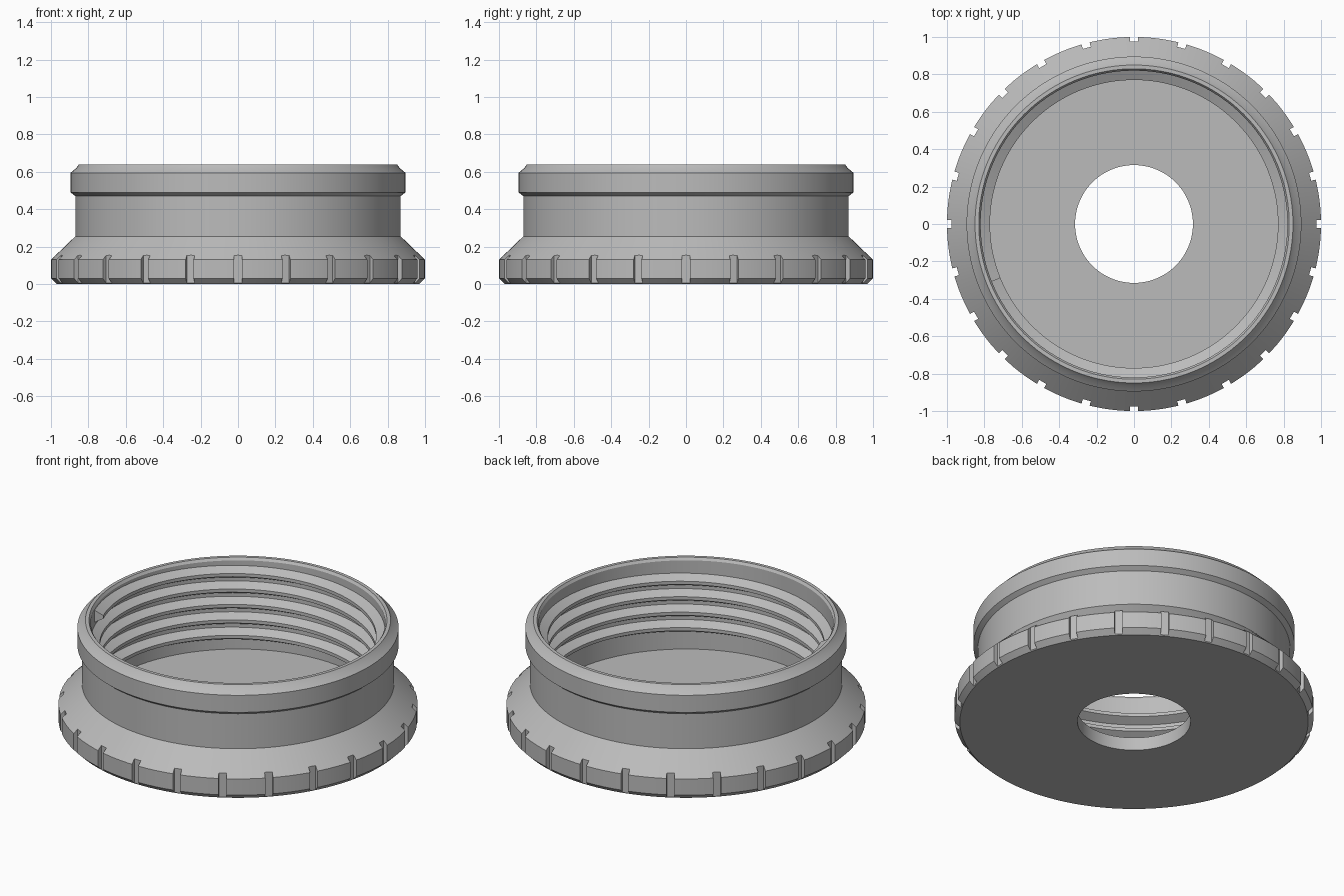
import bpy, bmesh
from math import cos, sin, pi, radians
from mathutils import Matrix

if "Cube" in bpy.data.objects:
    bpy.data.objects.remove(bpy.data.objects["Cube"])

grey = bpy.data.materials.new("plain_grey")
grey.use_nodes = True
grey.diffuse_color = (0.5, 0.5, 0.5, 1)
grey.node_tree.nodes["Principled BSDF"].inputs["Base Color"].default_value = (0.5, 0.5, 0.5, 1)


def make_object(name, bm):
    bmesh.ops.recalc_face_normals(bm, faces=bm.faces)
    mesh = bpy.data.meshes.new(name)
    bm.to_mesh(mesh)
    bm.free()
    mesh.materials.append(grey)
    obj = bpy.data.objects.new(name, mesh)
    bpy.context.collection.objects.link(obj)
    return obj


def sweep(name, profile, start, turns, per_turn, base=0.0, pitch=0.0):
    """Sweep a closed (radius, height) profile around z, rising by pitch each turn."""
    bm = bmesh.new()
    closed = pitch == 0
    steps = round(turns * per_turn)
    rings = []
    for i in range(steps if closed else steps + 1):
        a = start + 2 * pi * i / per_turn
        lift = base + pitch * i / per_turn
        rings.append([bm.verts.new((r * cos(a), r * sin(a), z + lift)) for r, z in profile])
    n = len(profile)
    for i in range(steps):
        p, q = rings[i], rings[(i + 1) % len(rings)]
        for j in range(n):
            k = (j + 1) % n
            bm.faces.new((p[j], q[j], q[k], p[k]))
    if not closed:
        bm.faces.new(rings[0])
        bm.faces.new(rings[-1])
    return make_object(name, bm)


def smooth(obj):
    bpy.ops.object.select_all(action='DESELECT')
    obj.select_set(True)
    bpy.context.view_layer.objects.active = obj
    bpy.ops.object.shade_smooth_by_angle(angle=radians(20))


# Ring body: floor with hole, flared grip, neck and collar
body_profile = [
    (0.315, 0), (0.97, 0), (1.0, 0.03), (1.0, 0.13), (0.87, 0.255),
    (0.87, 0.47), (0.895, 0.49), (0.895, 0.595), (0.865, 0.62), (0.85, 0.64),
    (0.83, 0.64), (0.82, 0.625), (0.82, 0.08), (0.315, 0.08),
]
body = sweep("ring_body", body_profile, 0, 1, 144)

# Grip notches cut around the rim
bm = bmesh.new()
for i in range(24):
    place = (Matrix.Rotation(i * pi / 12, 4, 'Z') @ Matrix.Translation((1.025, 0, 0.1))
             @ Matrix.Diagonal((0.1, 0.044, 0.4, 1)))
    bmesh.ops.create_cube(bm, size=1, matrix=place)
cutter = make_object("notch_cutter", bm)
cutter.hide_render = True
cut = body.modifiers.new("notches", 'BOOLEAN')
cut.operation = 'DIFFERENCE'
cut.solver = 'EXACT'
cut.object = cutter
bpy.context.view_layer.objects.active = body
bpy.ops.object.modifier_apply(modifier=cut.name)
bpy.data.objects.remove(cutter)
smooth(body)

# Internal screw thread, a trapezoid swept along a helix
thread_profile = [(0.83, -0.042), (0.77, -0.01), (0.77, 0.01), (0.83, 0.042)]
thread = sweep("inner_thread", thread_profile, radians(22), 4.5, 144, base=0.15, pitch=0.095)
smooth(thread)
